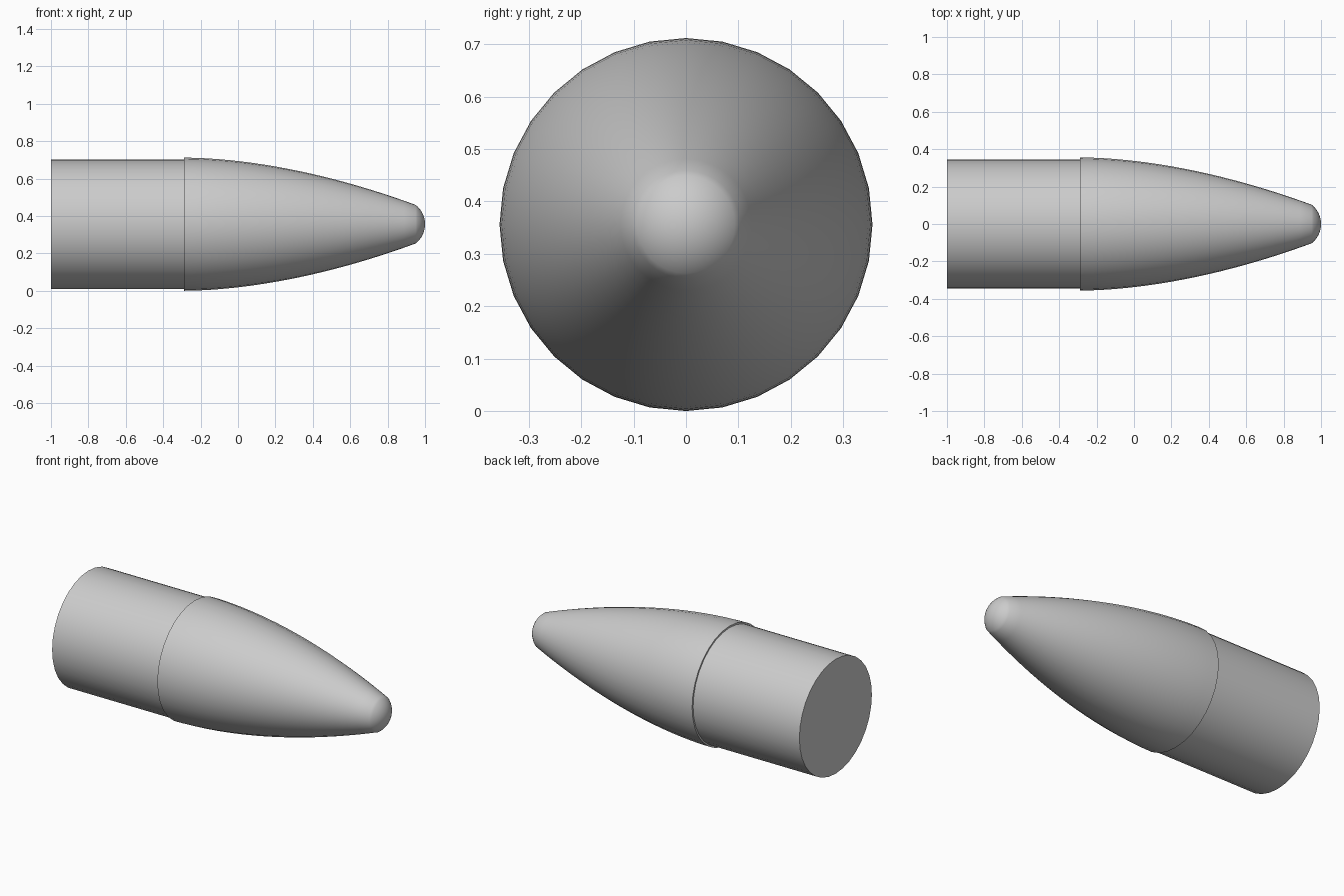
import bpy, bmesh, math

cube = bpy.data.objects.get("Cube")
if cube:
    bpy.data.objects.remove(cube, do_unlink=True)

SIDES = 32
RADIUS = 0.356      # widest radius of the nose
SEAM = -0.29        # where the nose meets the case
TIP_X, TIP_R = 0.95, 0.103

grey = bpy.data.materials.new("plain grey")
grey.use_nodes = True
colour = (0.6, 0.6, 0.6, 1)
grey.diffuse_color = colour
grey.node_tree.nodes["Principled BSDF"].inputs["Base Color"].default_value = colour


def revolve(name, profile):
    """Spin (x, radius) points about the long axis; radius 0 makes a pole."""
    bm = bmesh.new()
    rings = []
    for x, r in profile:
        count = SIDES if r > 0 else 1
        rings.append([bm.verts.new((x, r * math.sin(math.tau * i / SIDES),
                                    RADIUS + r * math.cos(math.tau * i / SIDES)))
                      for i in range(count)])
    for a, b in zip(rings, rings[1:]):
        for i in range(SIDES):
            j = (i + 1) % SIDES
            corners = [a[i % len(a)], a[j % len(a)], b[j % len(b)], b[i % len(b)]]
            bm.faces.new(list(dict.fromkeys(corners)))
    # Flat caps close the open ends
    for ring in (rings[0], rings[-1]):
        if len(ring) > 1:
            bm.faces.new(ring)
    bmesh.ops.recalc_face_normals(bm, faces=bm.faces)
    mesh = bpy.data.meshes.new(name)
    bm.to_mesh(mesh)
    bm.free()
    mesh.materials.append(grey)
    obj = bpy.data.objects.new(name, mesh)
    bpy.context.collection.objects.link(obj)
    bpy.ops.object.select_all(action='DESELECT')
    obj.select_set(True)
    bpy.context.view_layer.objects.active = obj
    bpy.ops.object.shade_smooth_by_angle(angle=math.radians(35))
    return obj


# Straight case, tucked slightly into the nose
revolve("case", [(-1, 0.346), (SEAM + 0.02, 0.346)])

# Curved nose flank
steps = 20
nose = []
for k in range(steps + 1):
    t = k / steps
    nose.append((SEAM + (TIP_X - SEAM) * t, RADIUS - (RADIUS - TIP_R) * t ** 1.8))

# Rounded tip: a spherical cap ending at the front pole
depth = 1 - TIP_X
ball = (TIP_R ** 2 + depth ** 2) / (2 * depth)
start = math.asin(TIP_R / ball)
for k in range(1, 8):
    angle = start * (1 - k / 8)
    nose.append((1 - ball + ball * math.cos(angle), ball * math.sin(angle)))
nose.append((1, 0))
revolve("nose", nose)
